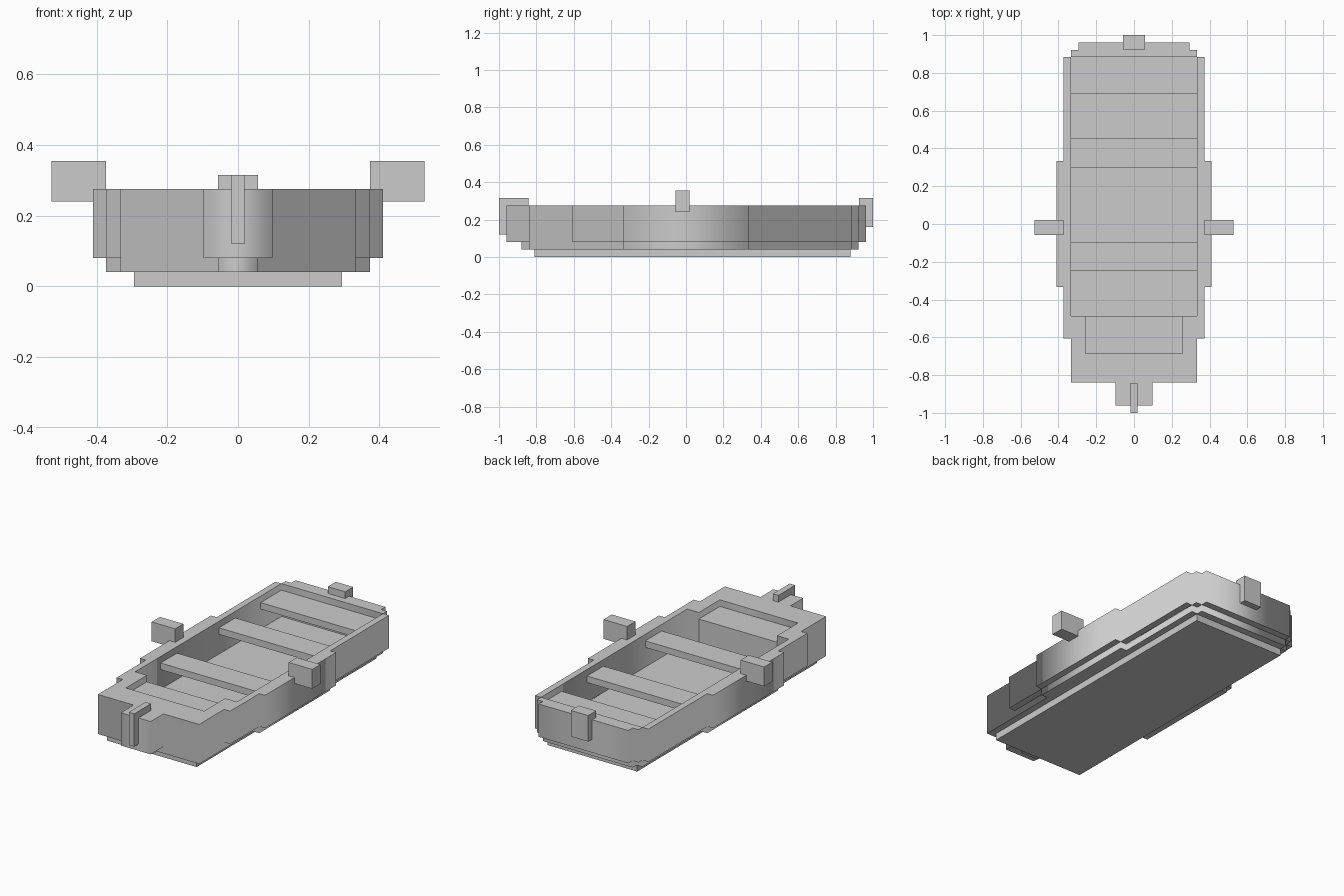
import bpy

if "Cube" in bpy.data.objects:
    bpy.data.objects.remove(bpy.data.objects["Cube"])


def finish(name, obj):
    obj.name = name
    obj.data.name = name
    return obj


def box(name, x, y, z):
    """Box spanning the given (min, max) ranges."""
    bpy.ops.mesh.primitive_cube_add(size=1, location=[sum(r) / 2 for r in (x, y, z)])
    obj = bpy.context.object
    obj.scale = [r[1] - r[0] for r in (x, y, z)]
    bpy.ops.object.transform_apply(location=False, rotation=False, scale=True)
    return finish(name, obj)


def slab(name, half_outlines, z0, z1):
    """Extruded flat outline; each half outline (x > 0) is mirrored in x,
    a second outline becomes a hole."""
    curve = bpy.data.curves.new(name, 'CURVE')
    curve.dimensions = '2D'
    curve.fill_mode = 'BOTH'
    curve.extrude = (z1 - z0) / 2
    for half in half_outlines:
        pts = half + [(-x, y) for x, y in reversed(half)]
        spline = curve.splines.new('POLY')
        spline.points.add(len(pts) - 1)
        for p, (x, y) in zip(spline.points, pts):
            p.co = (x, y, 0, 1)
        spline.use_cyclic_u = True
    obj = bpy.data.objects.new(name, curve)
    obj.location.z = (z0 + z1) / 2
    bpy.context.collection.objects.link(obj)
    bpy.ops.object.select_all(action='DESELECT')
    obj.select_set(True)
    bpy.context.view_layer.objects.active = obj
    bpy.ops.object.convert(target='MESH')
    return finish(name, bpy.context.object)


# Hull: keel plate, stepped floor and stepped side walls with the opening
box("keel_plate", (-.295, .295), (-.81, .88), (0, .04))

floor = [(.057, -.88), (.057, -.84), (.333, -.84), (.333, -.333), (.373, -.333),
         (.373, .333), (.333, .333), (.333, .885), (.295, .885), (.295, .922)]
slab("floor", [floor], .04, .08)

rim = [(.098, -.96), (.098, -.84), (.333, -.84), (.333, -.606), (.373, -.606),
       (.373, -.333), (.411, -.333), (.411, .333), (.373, .333), (.373, .885),
       (.333, .885), (.333, .922), (.295, .922), (.295, .962)]
opening = [(.257, -.685), (.257, -.488), (.334, -.488), (.334, .884)]
slab("side_walls", [rim, opening], .08, .275)

# Seats: solid bow seat and three thin planks
box("bow_seat", (-.257, .257), (-.685, -.488), (.08, .236))
for name, y in (("front_bench", (-.25, -.095)), ("rear_bench", (.298, .452)),
                ("stern_bench", (.69, .884))):
    box(name, (-.334, .334), y, (.197, .236))

# Fittings: stem post, stern block and oar rests
box("stem_post", (-.018, .018), (-1, -.842), (.12, .315))
box("stern_block", (-.057, .057), (.925, 1), (.16, .315))
for side, s in (("left", -1), ("right", 1)):
    box(f"{side}_oar_rest", sorted((s * .373, s * .528)), (-.057, .02), (.24, .355))
